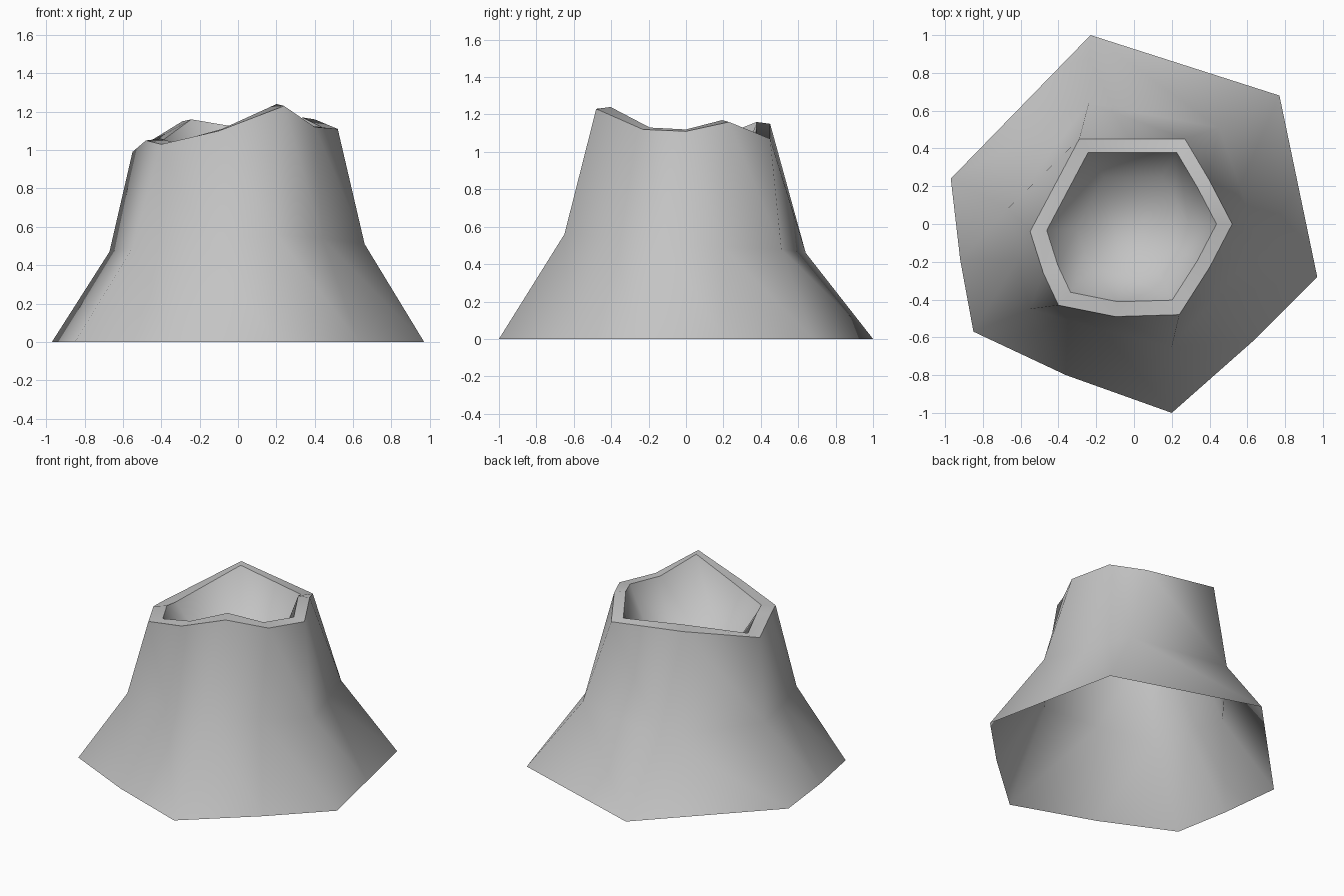
import bpy
import bmesh
from mathutils import Vector

default_cube = bpy.data.objects.get("Cube")
if default_cube:
    bpy.data.objects.remove(default_cube, do_unlink=True)

# One stone-grey material
stone = bpy.data.materials.new("stone_grey")
stone.use_nodes = True
grey = (0.55, 0.55, 0.55, 1)
stone.diffuse_color = grey
stone.node_tree.nodes["Principled BSDF"].inputs["Base Color"].default_value = grey

# Outlines of the irregular cone, clockwise from the back corner
foot_outline = [(-.23, 1, 0), (.77, .68, 0), (.87, .2, 0), (.97, -.28, 0), (.63, -.62, 0),
                (.2, -1, 0), (-.36, -.8, 0), (-.85, -.57, 0), (-.92, -.19, 0), (-.97, .24, 0)]
waist_outline = [(-.24, .64, .46), (.45, .51, .48), (.56, .2, .49), (.66, -.11, .51), (.44, -.38, .54),
                 (.2, -.65, .56), (-.17, -.56, .52), (-.55, -.45, .49), (-.62, -.19, .48), (-.67, .08, .47)]
rim_outline = [(-.29, .45, 1.15), (.27, .45, 1.07), (.4, .23, 1.16), (.52, 0, 1.11), (.4, -.23, 1.12),
               (.24, -.48, 1.23), (-.1, -.49, 1.1), (-.4, -.43, 1.03), (-.48, -.26, 1.05), (-.55, -.04, .99)]


def shrink(outline, factor):
    """Scale an outline sideways about the middle of the crater."""
    return [Vector((x * factor, y * factor, z)) for x, y, z in outline]


def add_ring(bm, outline):
    return [bm.verts.new(point) for point in outline]


def bridge(bm, lower, upper):
    for i in range(len(lower)):
        j = (i + 1) % len(lower)
        bm.faces.new((lower[i], upper[i], upper[j], lower[j]))


# Crater: lip just inside the rim, then a bowl with a level floor
lip_outline = [p + Vector((0, 0, .01)) for p in shrink(rim_outline, .84)]
floor_outline = [Vector((p.x, p.y, .8)) for p in shrink(rim_outline, .55)]

bm = bmesh.new()
rings = [add_ring(bm, outline) for outline in
         (foot_outline, waist_outline, rim_outline, lip_outline, floor_outline)]
for lower, upper in zip(rings, rings[1:]):
    bridge(bm, lower, upper)
bm.faces.new(list(reversed(rings[-1])))

# Smooth everywhere except along both edges of the rim
for face in bm.faces:
    face.smooth = True
for ring in rings[2:4]:
    for i, vert in enumerate(ring):
        bm.edges.get((vert, ring[i - 1])).smooth = False

mesh = bpy.data.meshes.new("crater_cone")
bm.to_mesh(mesh)
bm.free()
mesh.materials.append(stone)
cone = bpy.data.objects.new("crater_cone", mesh)
bpy.context.collection.objects.link(cone)
